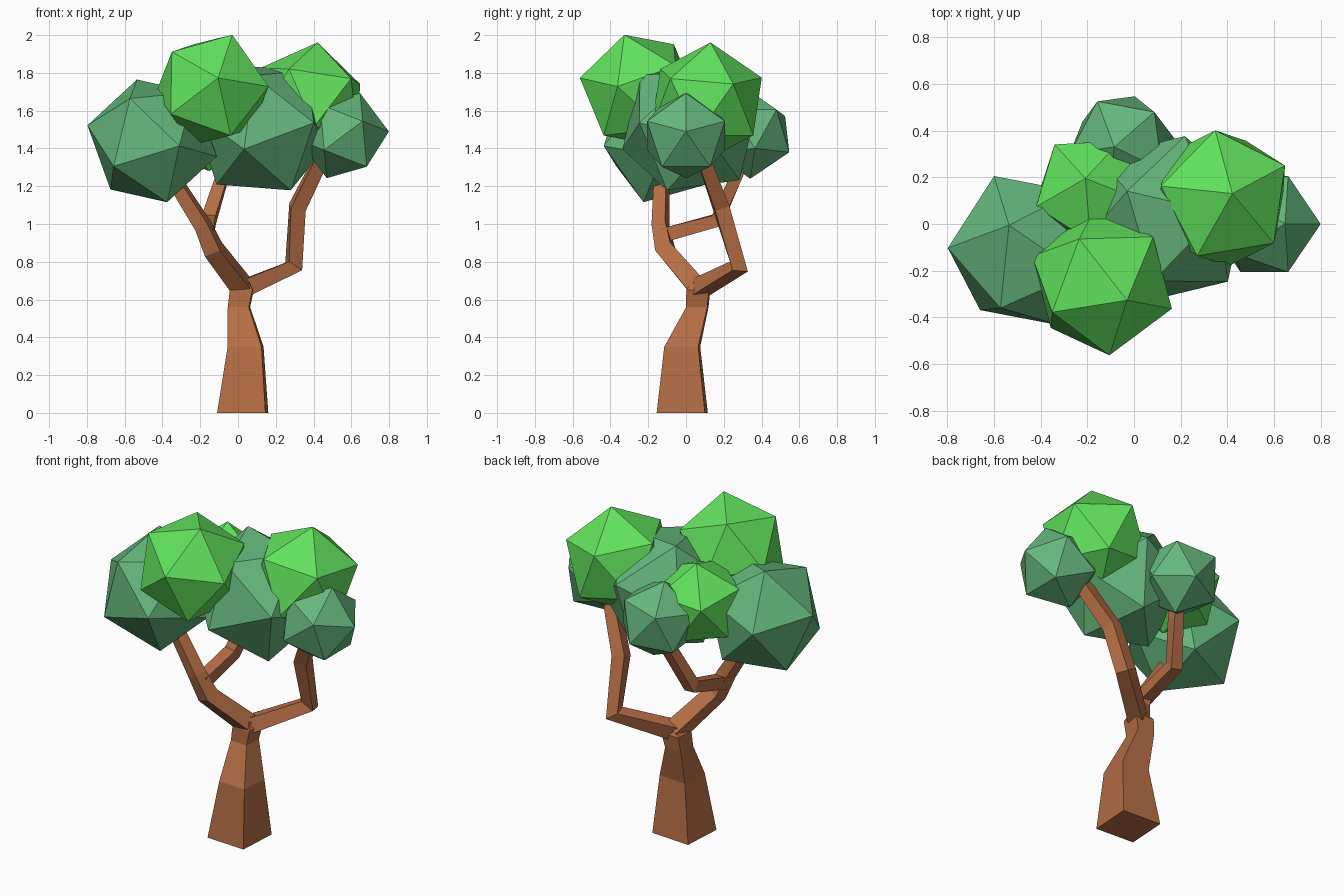
import bpy, bmesh
from mathutils import Vector, Matrix

if "Cube" in bpy.data.objects:
    bpy.data.objects.remove(bpy.data.objects["Cube"])


def material(name, rgb):
    m = bpy.data.materials.new(name)
    m.diffuse_color = (*rgb, 1)
    m.use_nodes = True
    m.node_tree.nodes["Principled BSDF"].inputs["Base Color"].default_value = m.diffuse_color
    return m


bark = material("bark", (0.46, 0.155, 0.06))
light_leaf = material("light_leaf", (0.12, 0.76, 0.11))
dark_leaf = material("dark_leaf", (0.13, 0.47, 0.2))


def finish(bm, name, mat):
    bmesh.ops.recalc_face_normals(bm, faces=bm.faces[:])
    me = bpy.data.meshes.new(name)
    bm.to_mesh(me)
    bm.free()
    me.materials.append(mat)
    ob = bpy.data.objects.new(name, me)
    bpy.context.collection.objects.link(ob)


def limb(name, nodes, ref, flat=False):
    """Square tube through (x, y, z, half width) nodes; ref fixes its roll."""
    bm = bmesh.new()
    pts = [Vector(n[:3]) for n in nodes]
    rings = []
    for i, n in enumerate(nodes):
        before = (pts[i] - pts[i - 1]).normalized() if i else Vector()
        after = (pts[i + 1] - pts[i]).normalized() if i < len(pts) - 1 else Vector()
        t = (before + after).normalized()
        if flat:
            t = Vector((0, 0, 1))
        u = Vector(ref)
        u = (u - t * u.dot(t)).normalized()
        v = t.cross(u)
        rings.append([bm.verts.new(pts[i] + (u * a + v * b) * n[3])
                      for a, b in ((1, 1), (-1, 1), (-1, -1), (1, -1))])
    for lo, hi in zip(rings, rings[1:]):
        for k in range(4):
            j = (k + 1) % 4
            bm.faces.new((lo[k], lo[j], hi[j], hi[k]))
    bm.faces.new(rings[0])
    bm.faces.new(rings[-1])
    finish(bm, name, bark)


def basis(p, q):
    z = Vector(p).normalized()
    y = z.cross(Vector(q)).normalized()
    return Matrix((y.cross(z), y, z)).transposed()


def clump(name, centre, radius, pole, hint, mat):
    """Icosahedron with one corner towards pole and a neighbour towards hint."""
    bm = bmesh.new()
    bmesh.ops.create_icosphere(bm, subdivisions=1, radius=radius)
    top = max(bm.verts, key=lambda v: v.co.z)
    near = top.link_edges[0].other_vert(top)
    rot = basis(pole, hint) @ basis(top.co, near.co).transposed()
    bm.transform(Matrix.Translation(centre) @ rot.to_4x4())
    finish(bm, name, mat)


# Trunk and branches
limb("trunk", [(0.025, -0.02, 0, 0.128), (0.04, -0.02, 0.35, 0.09),
               (0.005, 0.06, 0.56, 0.056), (0.02, 0.065, 0.65, 0.06),
               (0.03, 0.06, 0.695, 0.03)],
     (1, -0.06, 0), flat=True)
limb("left_branch", [(0.03, 0.07, 0.655, 0.05), (-0.13, -0.11, 0.865, 0.045),
                     (-0.185, -0.135, 0.99, 0.038), (-0.33, -0.13, 1.22, 0.033),
                     (-0.39, -0.13, 1.34, 0.03)], (0.35, 1, 0))
limb("right_branch", [(0.02, 0.06, 0.655, 0.045), (0.295, 0.28, 0.775, 0.042),
                      (0.315, 0.185, 1.09, 0.04), (0.42, 0.11, 1.3, 0.036),
                      (0.46, 0.08, 1.38, 0.033)], (-0.2, 1, 0))
limb("back_branch", [(-0.165, -0.12, 0.94, 0.037), (-0.155, 0.165, 1.02, 0.036),
                     (-0.08, 0.27, 1.26, 0.032), (-0.06, 0.3, 1.36, 0.03)], (1, 0, 0))

# Light upper foliage
clump("front_top_leaves", (-0.137, -0.25, 1.71), 0.32,
      (0.03, -0.295, 0.06), (0.105, -0.035, 0.29), light_leaf)
clump("right_top_leaves", (0.375, 0.11, 1.645), 0.32,
      (0.045, 0.02, 0.31), (-0.03, 0.3, 0.125), light_leaf)
clump("back_top_leaves", (-0.18, 0.13, 1.54), 0.27,
      (-0.026, 0.06, 0.24), (-0.14, 0.19, 0.1), light_leaf)

# Dark lower foliage
clump("left_leaves", (-0.455, -0.115, 1.44), 0.352,
      (-0.08, 0.11, 0.325), (-0.34, 0.015, 0.09), dark_leaf)
clump("centre_leaves", (0.125, 0.02, 1.51), 0.385,
      (-0.09, -0.345, -0.11), (0.27, -0.24, 0.03), dark_leaf)
clump("right_leaves", (0.558, 0, 1.468), 0.242,
      (1, 0, 0.09), (0, 0, 1), dark_leaf)
clump("back_leaves", (-0.05, 0.335, 1.475), 0.238,
      (0.05, 0.2, -0.09), (-0.13, 0.15, 0.13), dark_leaf)
